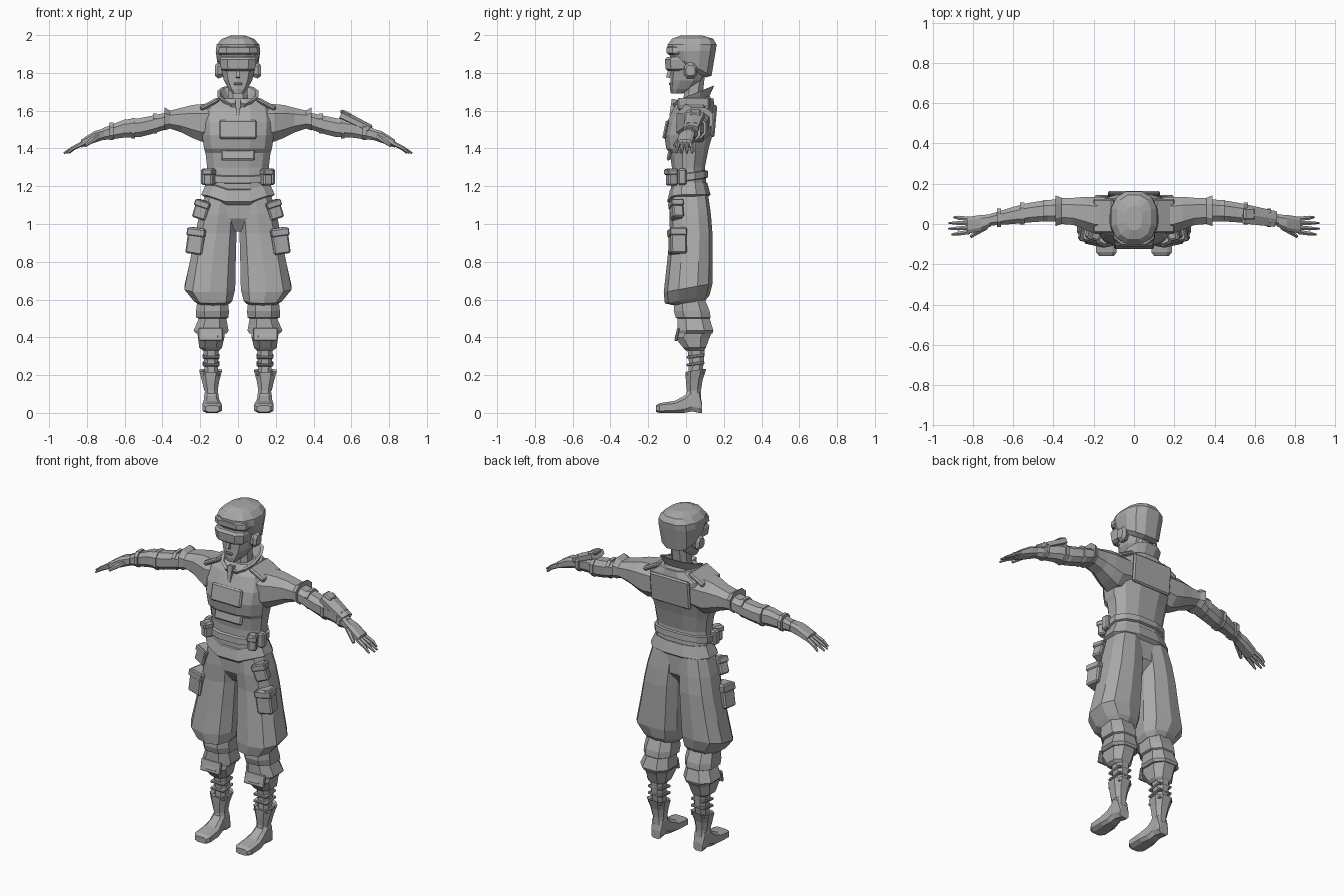
import bpy, bmesh, math
from mathutils import Vector, Euler

grey = bpy.data.materials.new("plain grey")
grey.diffuse_color = (0.4, 0.4, 0.4, 1)


def finish(bm, name, mirror=False):
    bmesh.ops.recalc_face_normals(bm, faces=bm.faces)
    me = bpy.data.meshes.new(name)
    bm.to_mesh(me)
    bm.free()
    me.materials.append(grey)
    ob = bpy.data.objects.new(name, me)
    bpy.context.collection.objects.link(ob)
    if mirror:
        ob.modifiers.new("mirror", 'MIRROR').use_mirror_merge = False
    return ob


def loft(name, rings, n=8, axis='z', mirror=False, square=0.8, cap=True, warp=None):
    """Skin sections (position, u0, u1, v0, v1) along an axis."""
    sgn = lambda t: math.copysign(abs(t) ** square, t)
    angs = [2 * math.pi * (i + 0.5) / n for i in range(n)]
    unit = [(sgn(math.cos(a)), sgn(math.sin(a))) for a in angs]
    mu, mv = max(p[0] for p in unit), max(p[1] for p in unit)
    bm = bmesh.new()
    loops = []
    for a, u0, u1, v0, v1 in rings:
        loop = []
        for cu, cv in unit:
            u = (u0 + u1) / 2 + (u1 - u0) / 2 * cu / mu
            v = (v0 + v1) / 2 + (v1 - v0) / 2 * cv / mv
            co = Vector({'z': (u, v, a), 'x': (a, u, v), 'y': (u, a, v)}[axis])
            loop.append(bm.verts.new(warp(co) if warp else co))
        loops.append(loop)
    for p, q in zip(loops, loops[1:]):
        for i in range(n):
            j = (i + 1) % n
            bm.faces.new((p[i], p[j], q[j], q[i]))
    if cap:
        bm.faces.new(loops[0])
        bm.faces.new(loops[-1])
    return finish(bm, name, mirror)


def body(rows):
    """Rows (z, half width, y0, y1) to centred sections."""
    return [(z, -w, w, y0, y1) for z, w, y0, y1 in rows]


def box(name, c, size, rot=(0, 0, 0), mirror=False, bevel=0.008):
    bm = bmesh.new()
    bmesh.ops.create_cube(bm, size=1)
    bmesh.ops.scale(bm, vec=size, verts=bm.verts)
    if bevel:
        bmesh.ops.bevel(bm, geom=bm.edges[:], offset=bevel, segments=1, affect='EDGES')
    m = Euler([math.radians(r) for r in rot]).to_matrix()
    for v in bm.verts:
        v.co = m @ v.co + Vector(c)
    return finish(bm, name, mirror)


def limb(name, a, b, wa, wb, n=6, flat=1.0, mirror=False):
    """Tapered bar between two points, flattened vertically by flat."""
    a, b = Vector(a), Vector(b)
    d = (b - a).normalized()
    side = d.cross(Vector((0, 0, 1)) if abs(d.z) < 0.9 else Vector((0, 1, 0))).normalized()
    up = side.cross(d)
    bm = bmesh.new()
    ends = []
    for p, w in ((a, wa), (b, wb)):
        ends.append([bm.verts.new(p + side * w * math.cos(t) + up * w * flat * math.sin(t))
                     for t in [2 * math.pi * (i + .5) / n for i in range(n)]])
    for i in range(n):
        j = (i + 1) % n
        bm.faces.new((ends[0][i], ends[0][j], ends[1][j], ends[1][i]))
    for e in ends:
        bm.faces.new(e)
    return finish(bm, name, mirror)


# Torso, jacket hem and belt
def front_point(co):
    if co.y < 0.02:
        co.z -= 0.06 * max(0, 1 - abs(co.x) / 0.17)
    return co

loft("torso", body([(1.18, .165, -.08, .11), (1.30, .163, -.075, .10), (1.375, .172, -.085, .115),
                    (1.40, .18, -.105, .12), (1.47, .19, -.115, .14), (1.54, .195, -.10, .15),
                    (1.615, .185, -.065, .152), (1.665, .10, -.03, .145)]), 12)
loft("jacket_hem", body([(1.22, .166, -.085, .112), (1.155, .195, -.10, .13),
                         (1.14, .17, -.08, .11)]), 12, warp=front_point)
loft("belt", body([(1.225, .16, -.07, .10), (1.23, .175, -.092, .117), (1.265, .175, -.09, .115),
                   (1.27, .16, -.07, .10)]), 12, warp=lambda c: Vector((c.x, c.y, c.z + .15 * c.y)))
box("belly_panel", (0, -.088, 1.365), (.18, .02, .06), (-12, 0, 0))
box("chest_panel", (0, -.106, 1.50), (.20, .02, .10), (-12, 0, 0))
box("back_panel", (0, .148, 1.545), (.26, .02, .17), (-5, 0, 0))
for s in (-1, 1):
    box("shoulder_strap", (s * .15, .04, 1.635), (.11, .17, .025), (0, s * 28, 0))

# Pouches on belt and thighs
box("belt_pouch", (.15, -.075, 1.25), (.05, .055, .09), (0, 0, 25), True)
box("belt_pouch_rear", (.175, -.022, 1.25), (.04, .045, .085), (0, 0, 5), True)
box("pouch_flap", (.152, -.08, 1.275), (.056, .058, .03), (0, 0, 25), True, .005)
box("thigh_pouch", (.19, -.05, 1.075), (.075, .06, .10), (0, -18, 15), True)
box("thigh_pouch_flap", (.184, -.053, 1.105), (.083, .066, .035), (0, -18, 15), True, .005)
box("cargo_pocket", (.22, -.045, .91), (.09, .085, .14), (0, -8, 10), True)
box("cargo_flap", (.216, -.047, .955), (.098, .091, .04), (0, -8, 10), True, .005)

# Legs
loft("hips", body([(.96, .04, -.03, .06), (1.03, .12, -.075, .11), (1.18, .16, -.08, .11)]))
loft("trouser_leg", [(1.17, .0, .17, -.08, .115), (1.05, .003, .205, -.088, .132),
                     (.95, .008, .225, -.085, .14), (.80, .012, .255, -.10, .14),
                     (.66, .015, .284, -.118, .14), (.60, .03, .235, -.112, .125),
                     (.575, .05, .21, -.05, .10)], 10, mirror=True,
     warp=lambda c: Vector((c.x, c.y, c.z + (.18 * c.y if c.z < .7 else 0))))
loft("knee_wrap", [(.60, .055, .215, -.06, .10), (.54, .048, .222, -.065, .125),
                   (.505, .05, .222, -.055, .13), (.50, .062, .208, -.045, .125),
                   (.435, .05, .235, -.045, .145), (.42, .06, .22, -.05, .14)], 8, mirror=True)
loft("gaiter", [(.43, .07, .215, -.05, .14), (.40, .072, .212, -.06, .125),
                (.345, .085, .205, -.015, .105), (.33, .10, .185, 0, .095)], 8, mirror=True)
box("knee_flap", (.145, -.047, .415), (.13, .015, .07), (-12, 0, 0), True, .004)
loft("shin", [(.36, .10, .185, .005, .10), (.27, .105, .18, .015, .095),
              (.18, .11, .175, .012, .08), (.08, .105, .175, .0, .08)], 8, mirror=True)
loft("boot_cuff", [(.12, .108, .178, .005, .08), (.17, .10, .19, .0, .088),
                   (.225, .085, .205, -.004, .108), (.19, .112, .175, .02, .08)], 8, mirror=True,
     warp=lambda c: Vector((c.x, c.y, c.z + .15 * (c.y - .05))))
for z in (.21, .26, .30):
    box("boot_strap", (.142, .05, z), (.09, .095, .015), (8, 0, 0), True, .004)
loft("foot", [(-.16, .10, .172, .005, .04), (-.14, .086, .188, 0, .052), (-.06, .088, .187, 0, .063),
              (-.01, .10, .18, .0, .09), (.03, .105, .178, .008, .13), (.07, .105, .175, 0, .125),
              (.085, .11, .17, 0, .05)], 8, 'y', True, .6)

# Arms
loft("sleeve", [(.11, -.045, .135, 1.45, 1.63), (.19, -.05, .135, 1.435, 1.635),
                (.24, -.03, .135, 1.455, 1.63), (.30, -.005, .13, 1.485, 1.615),
                (.36, .0, .13, 1.505, 1.60), (.39, -.01, .142, 1.495, 1.618),
                (.385, .02, .12, 1.515, 1.59)], 8, 'x', True)
loft("forearm", [(.37, .012, .125, 1.505, 1.592), (.46, .012, .115, 1.475, 1.572),
                 (.52, .008, .105, 1.46, 1.56), (.60, .0, .085, 1.458, 1.553),
                 (.68, -.005, .06, 1.447, 1.522), (.72, -.01, .048, 1.445, 1.505)], 8, 'x', True)
for x, y, z, r in ((.43, .066, 1.532, .053), (.545, .052, 1.507, .054), (.66, .032, 1.491, .046)):
    loft("arm_band", [(x, y - r, y + r, z - r, z + r),
                      (x + .02, y - r, y + r, z - r, z + r)], 8, 'x', True)
limb("forearm_guard", (.55, .05, 1.577), (.70, .025, 1.503), .055, .045, 6, .5)
box("guard_fin", (.57, .05, 1.585), (.06, .06, .025), (0, 25, 0))

# Hands
loft("palm", [(.71, -.012, .047, 1.447, 1.505), (.76, -.035, .045, 1.43, 1.492),
              (.83, -.048, .035, 1.405, 1.447)], 8, 'x', True, .65)
for i in range(4):
    y = -.04 + .022 * i
    tip = (.905, .922, .92, .895)[i]
    limb("finger", (.82, y, 1.428), (.875, y * 1.2, 1.40), .0125, .011, 6, 1, True)
    limb("fingertip", (.87, y * 1.2, 1.403), (tip, y * 1.3, 1.375), .011, .005, 6, 1, True)
limb("thumb", (.74, -.015, 1.465), (.81, -.062, 1.415), .018, .009, 6, 1, True)

# Neck and tilted collar
loft("neck", body([(1.60, .06, -.02, .11), (1.70, .05, -.01, .09), (1.79, .052, .0, .10)]))
def collar_tilt(co):
    co.z += 0.4 * (co.y - 0.04)
    if co.y < 0:
        co.z -= 0.03 * max(0, 1 - abs(co.x) / 0.06)
    return co
loft("collar", body([(1.60, .115, -.06, .145), (1.645, .085, -.05, .125), (1.69, .108, -.07, .15),
                     (1.69, .092, -.055, .135), (1.64, .06, -.02, .11)]), 12, cap=False, warp=collar_tilt)
limb("collar_clasp", (0, -.06, 1.66), (0, -.08, 1.57), .022, .012, 4)

# Head and face
loft("head", body([(1.69, .028, -.08, -.02), (1.715, .05, -.085, .05), (1.76, .075, -.082, .09),
                   (1.82, .088, -.082, .12), (1.90, .10, -.085, .14), (1.95, .09, -.07, .14)]), 10)
limb("nose", (0, -.082, 1.83), (0, -.096, 1.775), .009, .015, 4)
box("lips", (0, -.085, 1.742), (.045, .012, .014), bevel=.004)

# Hair cap, lower at the nape
loft("hair", body([(1.845, .085, -.05, .105), (1.87, .105, -.075, .135), (1.915, .118, -.097, .157),
                   (1.95, .113, -.097, .162), (1.98, .085, -.075, .145), (1.997, .04, -.03, .09)]), 12,
     warp=lambda c: Vector((c.x, c.y, c.z - (.55 * (c.y + .02) if c.z < 1.88 and c.y > -.02 else 0))))
for x, y0, y1 in ((-.07, -.06, .07), (-.035, -.075, .10), (.005, -.08, .08), (.045, -.07, .10), (.08, -.05, .07)):
    z = 1.985 - 2.5 * x * x
    limb("hair_lock", (x, y0, z - .028), (x * .7, (y0 + y1) / 2, z + .003), .016, .012, 4, .6)
    limb("hair_lock_rear", (x * .7, (y0 + y1) / 2, z + .003), (x * .5, y1, z - .004), .012, .004, 4, .6)

# Visor, brow band and earphones
loft("visor", body([(1.81, .075, -.095, .0), (1.82, .09, -.108, .03), (1.87, .097, -.112, .03),
                    (1.885, .09, -.10, .02)]), 8, square=.6)
loft("brow_band", body([(1.895, .095, -.09, .05), (1.905, .105, -.102, .05), (1.935, .10, -.103, .05),
                        (1.94, .09, -.09, .05)]), 8, square=.6)
loft("earphone", [(.075, -.005, .05, 1.78, 1.85), (.105, -.01, .058, 1.77, 1.855),
                  (.122, .0, .048, 1.785, 1.84)], 8, 'x', True)
